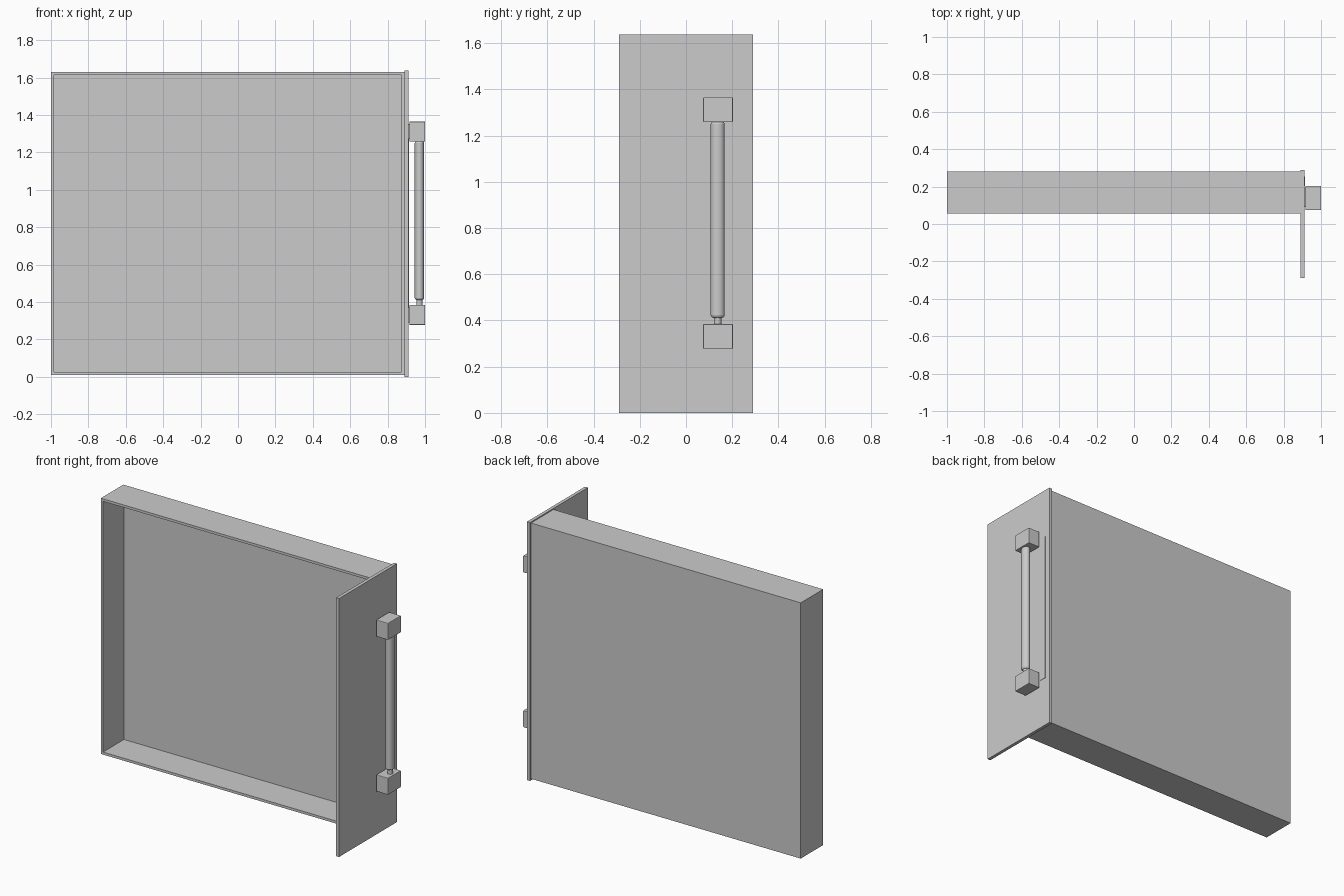
import bpy
import math
from mathutils import Matrix

if "Cube" in bpy.data.objects:
    bpy.data.objects.remove(bpy.data.objects["Cube"])

grey = bpy.data.materials.new("plain_grey")
grey.diffuse_color = (0.6, 0.6, 0.6, 1)
grey.use_nodes = True
grey.node_tree.nodes["Principled BSDF"].inputs["Base Color"].default_value = grey.diffuse_color


def box(name, x, y, z, bevel=0.0):
    """Box from (min, max) ranges, with optional small rounded edges."""
    bpy.ops.mesh.primitive_cube_add(size=1)
    ob = bpy.context.object
    ob.name = name
    size = [r[1] - r[0] for r in (x, y, z)]
    mid = [(r[0] + r[1]) / 2 for r in (x, y, z)]
    ob.data.transform(Matrix.Translation(mid) @ Matrix.Diagonal((*size, 1)))
    ob.data.materials.append(grey)
    if bevel:
        mod = ob.modifiers.new("soft_edges", 'BEVEL')
        mod.width = bevel
        mod.segments = 2
    return ob


def rod(name, x, y, z, bevel=0.0):
    """Upright oval rod filling the given ranges."""
    bpy.ops.mesh.primitive_cylinder_add(vertices=32, radius=0.5, depth=1)
    ob = bpy.context.object
    ob.name = name
    size = [r[1] - r[0] for r in (x, y, z)]
    mid = [(r[0] + r[1]) / 2 for r in (x, y, z)]
    ob.data.transform(Matrix.Translation(mid) @ Matrix.Diagonal((*size, 1)))
    ob.data.materials.append(grey)
    if bevel:
        mod = ob.modifiers.new("round_ends", 'BEVEL')
        mod.width = bevel
        mod.segments = 3
        mod.limit_method = 'ANGLE'
    bpy.ops.object.shade_smooth_by_angle(angle=math.radians(40))
    return ob


# Shallow tray, open at the front
X0, X1, Y0, Y1, Z0, Z1, T = -1.0, 0.89, 0.055, 0.28, 0.01, 1.63, 0.016
box("tray_back", (X0, X1), (Y1 - T, Y1), (Z0, Z1))
box("tray_left", (X0, X0 + T), (Y0, Y1 - T), (Z0, Z1))
box("tray_right", (X1 - T, X1), (Y0, Y1 - T), (Z0, Z1))
box("tray_bottom", (X0 + T, X1 - T), (Y0, Y1 - T), (Z0, Z0 + T))
box("tray_top", (X0 + T, X1 - T), (Y0, Y1 - T), (Z1 - T, Z1))

# Wide front panel on the right end
box("end_panel", (X1, 0.911), (-0.29, 0.29), (0, 1.637))

# Handle: two blocks, oval grip, narrow neck, thin strip beside it
for name, zc in (("lower", 0.331), ("upper", 1.312)):
    box(name + "_handle_block", (0.917, 1.0), (0.074, 0.203),
        (zc - 0.053, zc + 0.053), 0.003)
    box(name + "_handle_mount", (0.911, 0.918), (0.09, 0.19),
        (zc - 0.04, zc + 0.04))
rod("handle_grip", (0.945, 0.995), (0.107, 0.167), (0.411, 1.262), 0.012)
rod("handle_neck", (0.954, 0.986), (0.121, 0.153), (0.38, 0.42))
box("handle_strip", (0.911, 0.914), (0.203, 0.255), (0.328, 1.311))
